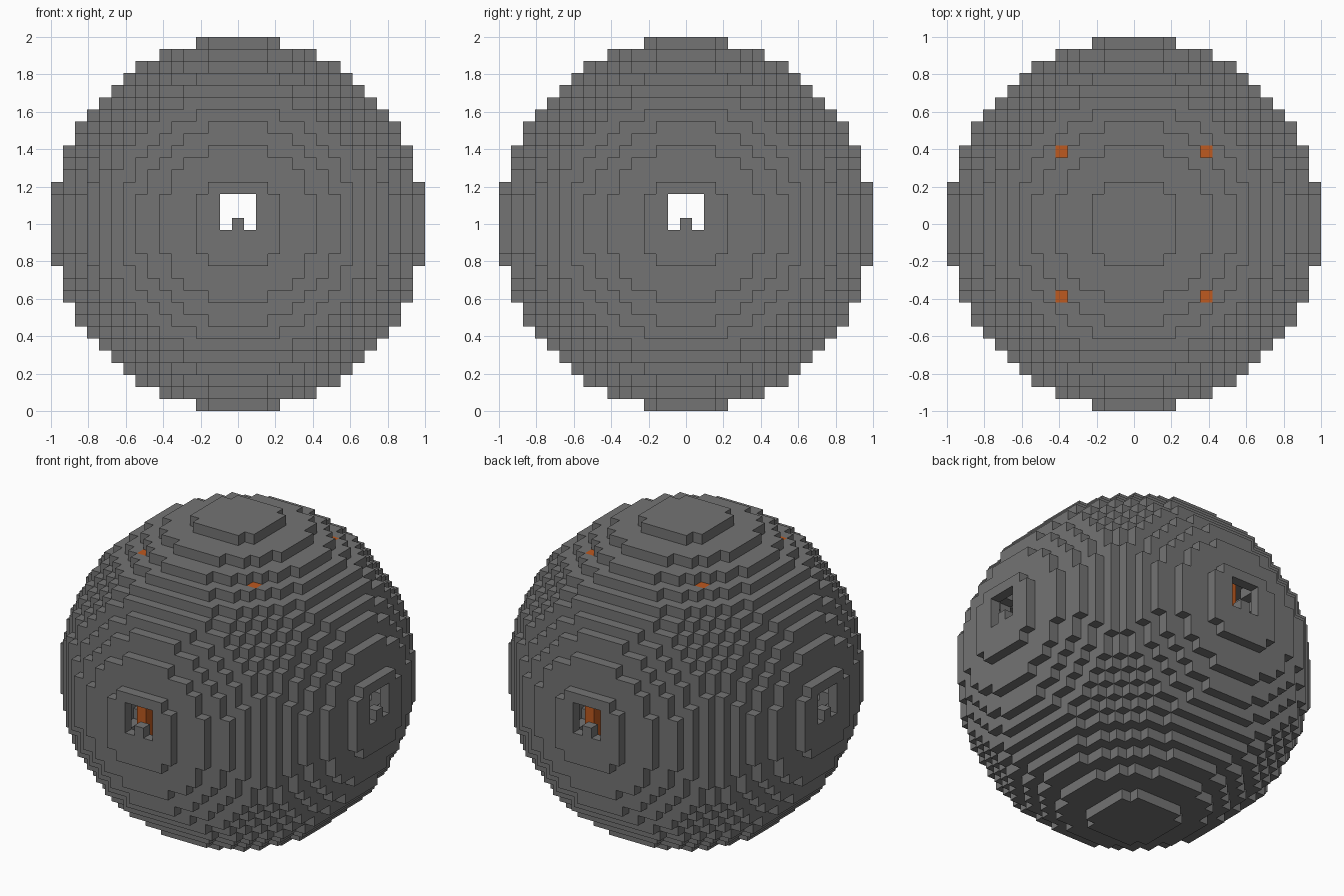
import bpy
import bmesh
from itertools import product
from mathutils import Vector

cube = bpy.data.objects.get("Cube")
if cube:
    bpy.data.objects.remove(cube, do_unlink=True)

R = 15                      # blocks from the centre to each side
BLOCK = 2 / (2 * R + 1)     # block size
CENTRE = Vector((0, 0, 1))
AXES = (Vector((1, 0, 0)), Vector((0, 1, 0)), Vector((0, 0, 1)))


def make_material(name, colour):
    mat = bpy.data.materials.new(name)
    mat.use_nodes = True
    mat.diffuse_color = (*colour, 1)
    bsdf = mat.node_tree.nodes["Principled BSDF"]
    bsdf.inputs["Base Color"].default_value = (*colour, 1)
    bsdf.inputs["Roughness"].default_value = 0.9
    return mat


def build_blocks(name, cells, filled, mat):
    """Make one object from block cells, with faces only where a block meets air."""
    bm = bmesh.new()
    corners = {}

    def corner(p):
        key = tuple(round(2 * c) for c in p)
        if key not in corners:
            corners[key] = bm.verts.new(CENTRE + p * BLOCK)
        return corners[key]

    for cell in sorted(cells):
        for i, sign in product(range(3), (-1, 1)):
            n = AXES[i] * sign
            neighbour = tuple(round(c) for c in Vector(cell) + n)
            if neighbour in filled:
                continue
            u, v = AXES[(i + 1) % 3] * sign, AXES[(i + 2) % 3]
            mid = Vector(cell) + n / 2
            bm.faces.new([corner(mid + (u * a + v * b) / 2)
                          for a, b in ((-1, -1), (1, -1), (1, 1), (-1, 1))])
    mesh = bpy.data.meshes.new(name)
    bm.to_mesh(mesh)
    bm.free()
    mesh.materials.append(mat)
    obj = bpy.data.objects.new(name, mesh)
    bpy.context.collection.objects.link(obj)


# Hollow ball, one block thick
span = range(-R, R + 1)
shell = {c for c in product(span, repeat=3)
         if (R - 0.5) ** 2 < sum(k * k for k in c) <= (R + 0.5) ** 2}

# Window in each of the four sides, with a single block left on the sill
for side, across, up in product((-R, R), (-1, 0, 1), (0, 1, 2)):
    if (across, up) != (0, 0):
        shell.discard((side, across, up))
        shell.discard((across, side, up))

# Four posts from the inner floor up through the roof
P, FOOT, TOP = 6, -11, 12
posts = {(sx, sy): {(sx * P, sy * P, z) for z in range(FOOT, TOP + 1)}
         for sx, sy in product((-1, 1), repeat=2)}
shell -= set().union(*posts.values())
filled = shell.union(*posts.values())

grey = make_material("stone_grey", (0.174, 0.174, 0.174))
orange = make_material("post_orange", (0.51, 0.1, 0.014))

build_blocks("ball_shell", shell, filled, grey)
for (sx, sy), cells in posts.items():
    name = f"{'back' if sy > 0 else 'front'}_{'left' if sx > 0 else 'right'}_post"
    build_blocks(name, cells, filled, orange)
